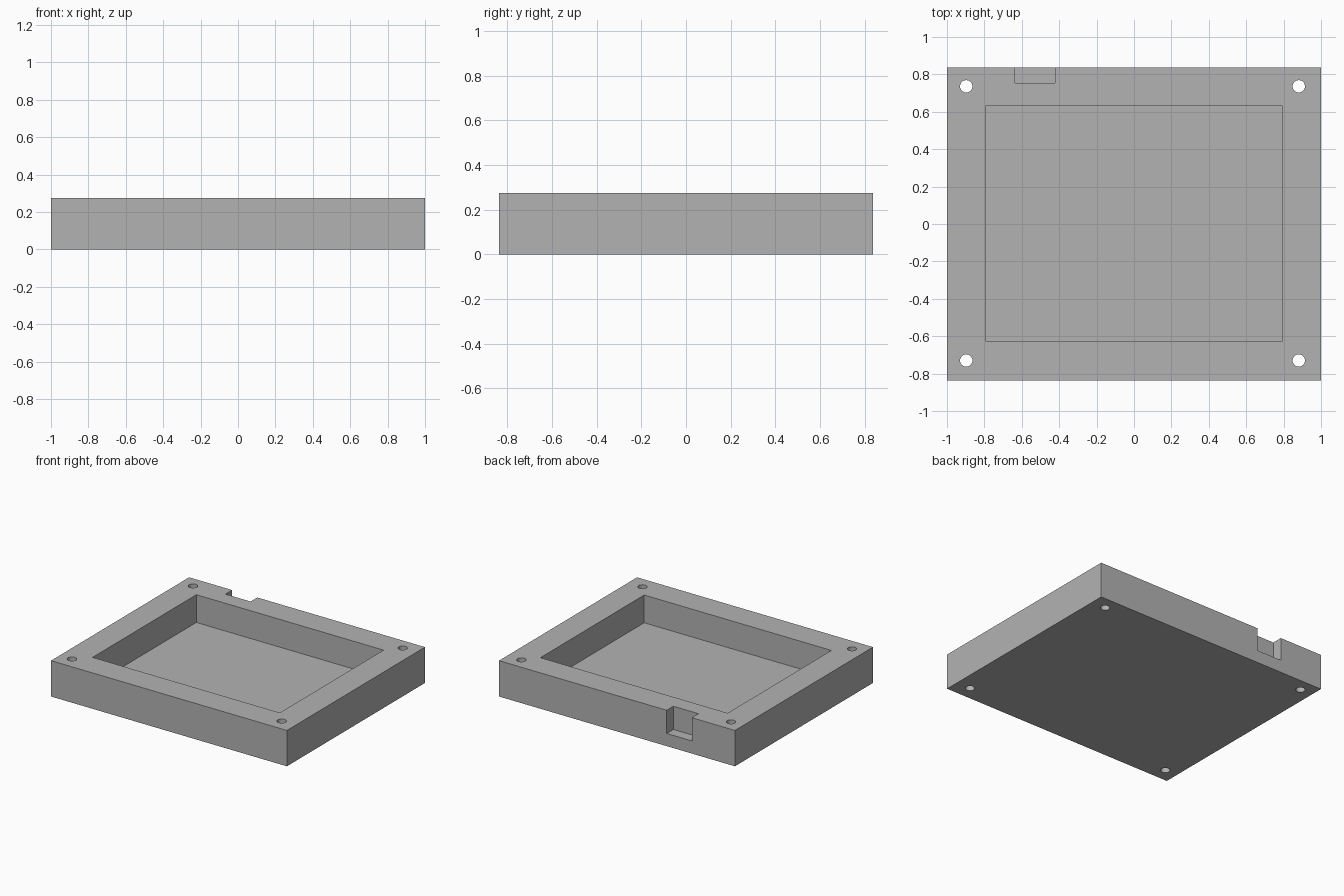
import bpy

old = bpy.data.objects.get("Cube")
if old:
    bpy.data.objects.remove(old, do_unlink=True)

WIDTH, DEPTH, HEIGHT = 2.0, 1.672, 0.275

# Single grey material
grey = bpy.data.materials.new("plain_grey")
grey.use_nodes = True
grey.diffuse_color = (0.45, 0.45, 0.45, 1)
grey.node_tree.nodes["Principled BSDF"].inputs["Base Color"].default_value = grey.diffuse_color


def box(name, x0, x1, y0, y1, z0, z1):
    bpy.ops.mesh.primitive_cube_add(size=1, location=((x0 + x1) / 2, (y0 + y1) / 2, (z0 + z1) / 2))
    ob = bpy.context.object
    ob.name = name
    ob.scale = (x1 - x0, y1 - y0, z1 - z0)
    bpy.ops.object.transform_apply(location=False, rotation=False, scale=True)
    ob.data.materials.append(grey)
    return ob


def cut(target, cutter):
    mod = target.modifiers.new(cutter.name, "BOOLEAN")
    mod.operation = "DIFFERENCE"
    mod.solver = "EXACT"
    mod.object = cutter
    bpy.context.view_layer.objects.active = target
    bpy.ops.object.modifier_apply(modifier=mod.name)
    bpy.data.objects.remove(cutter, do_unlink=True)


# Solid tray body
tray = box("tray_body", -WIDTH / 2, WIDTH / 2, -DEPTH / 2, DEPTH / 2, 0, HEIGHT)

# Central pocket and cable notch in the back wall
cut(tray, box("pocket", -0.795, 0.793, -0.626, 0.631, 0.062, 0.5))
cut(tray, box("cable_notch", -0.635, -0.422, 0.755, 1.0, 0.097, 0.5))

# Screw holes through the corners
for x in (-0.897, 0.881):
    for y in (-0.73, 0.736):
        bpy.ops.mesh.primitive_cylinder_add(vertices=32, radius=0.033, depth=1, location=(x, y, 0))
        hole = bpy.context.object
        hole.name = "screw_hole"
        hole.data.materials.append(grey)
        cut(tray, hole)

# Smooth hole walls, crisp edges elsewhere
bpy.ops.object.select_all(action="DESELECT")
tray.select_set(True)
bpy.context.view_layer.objects.active = tray
bpy.ops.object.shade_smooth_by_angle(angle=0.52)
